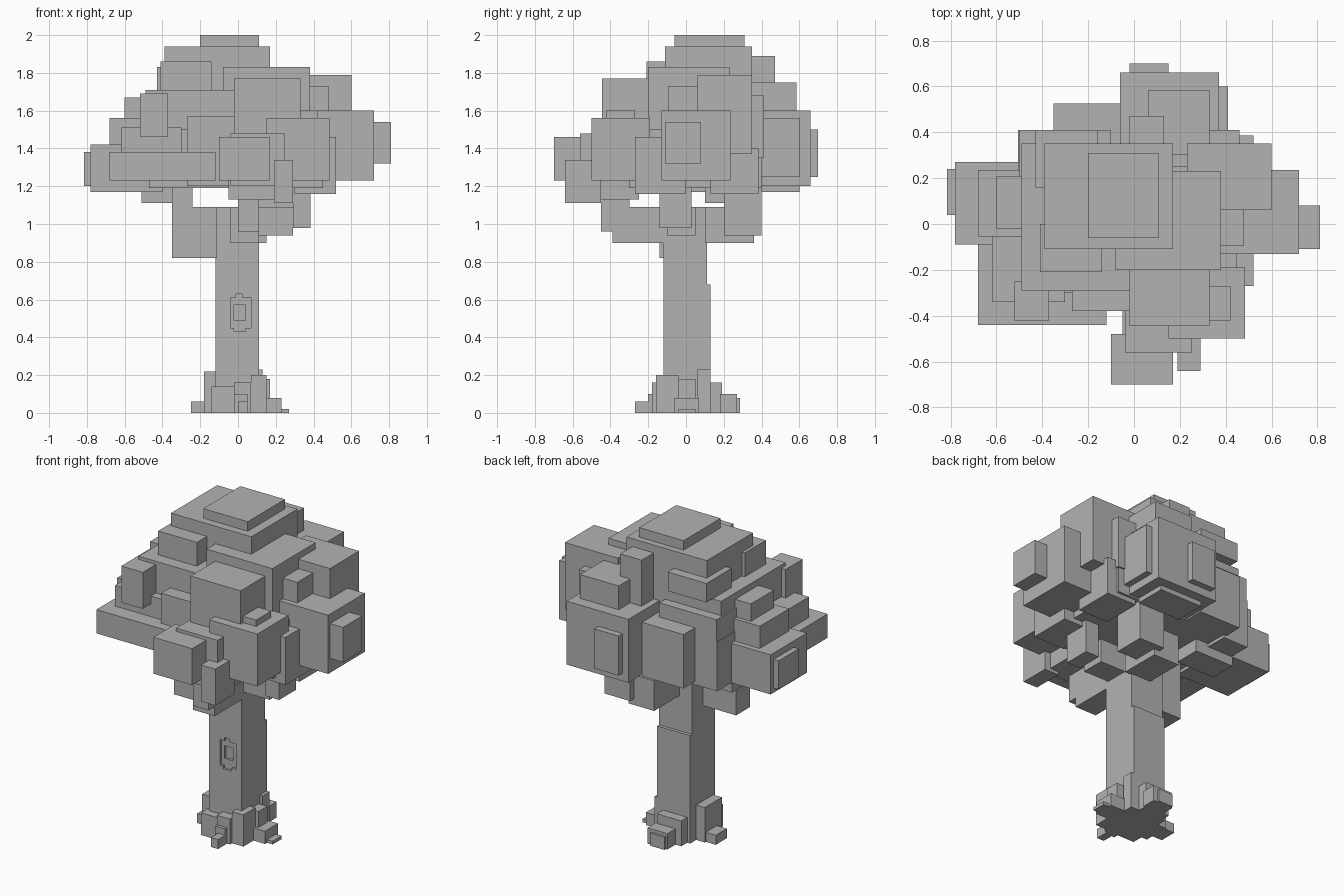
import bpy
import bmesh

if "Cube" in bpy.data.objects:
    bpy.data.objects.remove(bpy.data.objects["Cube"], do_unlink=True)

GREY = (.45, .45, .45, 1)
grey = bpy.data.materials.new("plain_grey")
grey.use_nodes = True
grey.diffuse_color = GREY
grey.node_tree.nodes["Principled BSDF"].inputs["Base Color"].default_value = GREY


def block(name, x, y, z):
    """Axis-aligned box given by its three ranges."""
    bm = bmesh.new()
    bmesh.ops.create_cube(bm, size=1)
    for v in bm.verts:
        v.co = [r[0] if c < 0 else r[1] for c, r in zip(v.co, (x, y, z))]
    mesh = bpy.data.meshes.new(name)
    bm.to_mesh(mesh)
    bm.free()
    mesh.materials.append(grey)
    obj = bpy.data.objects.new(name, mesh)
    bpy.context.collection.objects.link(obj)
    return obj


def carve(target, cutter):
    """Subtract a hidden helper block from a part."""
    mod = target.modifiers.new("carve", "BOOLEAN")
    mod.operation = "DIFFERENCE"
    mod.solver = "EXACT"
    mod.object = cutter
    cutter.hide_render = True
    cutter.hide_set(True)
    cutter.display_type = "WIRE"


# Trunk with a recessed knot hole
trunk = block("trunk", x=(-.12, .11), y=(-.12, .11), z=(0, 1.09))
block("trunk_back_bark", x=(-.12, .11), y=(.1, .13), z=(0, .68))
carve(trunk, block("knot_cutter", x=(-.04, .07), y=(-.2, -.105), z=(.45, .61)))
carve(trunk, block("knot_top_cutter", x=(-.01, .02), y=(-.2, -.105), z=(.6, .63)))
carve(trunk, block("knot_bottom_cutter", x=(-.02, .04), y=(-.2, -.105), z=(.43, .46)))
carve(trunk, block("knot_core_cutter", x=(-.02, .04), y=(-.2, -.09), z=(.49, .57)))

# Roots
block("root_front", x=(-.02, .05), y=(-.2, -.1), z=(0, .1))
block("root_front_tip", x=(0, .05), y=(-.27, -.19), z=(0, .06))
block("root_front_right", x=(-.14, -.02), y=(-.17, -.05), z=(0, .14))
block("root_front_middle", x=(-.02, .07), y=(-.18, -.1), z=(0, .16))
block("root_front_left", x=(.07, .15), y=(-.16, -.04), z=(0, .2))
block("root_left", x=(.1, .17), y=(-.04, .05), z=(0, .18))
block("root_left_low", x=(.1, .23), y=(-.06, .07), z=(0, .08))
block("root_left_tip", x=(.2, .27), y=(-.04, .05), z=(0, .02))
block("root_right", x=(-.18, -.1), y=(-.1, .07), z=(0, .22))
block("root_right_tip", x=(-.25, -.17), y=(-.05, .06), z=(0, .06))
block("root_back_left", x=(.03, .13), y=(.06, .13), z=(0, .23))
block("root_back", x=(-.1, .07), y=(.1, .19), z=(0, .16))
block("root_back_low", x=(-.06, .08), y=(.18, .27), z=(0, .1))
block("root_back_tip", x=(-.05, .05), y=(.2, .285), z=(0, .08))

# Branches
block("branch_right", x=(-.35, -.11), y=(-.14, 0), z=(.82, 1.09))
block("branch_right_rise", x=(-.35, -.24), y=(-.14, 0), z=(.82, 1.2))
block("branch_left", x=(.1, .29), y=(-.1, .05), z=(.94, 1.09))
block("branch_left_rise", x=(.29, .385), y=(-.14, .03), z=(.98, 1.2))
block("branch_front", x=(-.04, .11), y=(-.39, -.11), z=(.9, 1.09))
block("branch_front_rise", x=(0, .11), y=(-.45, -.3), z=(.96, 1.2))
block("branch_back", x=(-.03, .15), y=(.1, .36), z=(.9, 1.09))
block("branch_back_rise", x=(.11, .29), y=(.2, .4), z=(.94, 1.22))

# Canopy core and underside
block("leaf_core", x=(-.47, .45), y=(-.3, .4), z=(1.19, 1.5))
block("leaf_core_upper", x=(-.49, .1), y=(-.29, .35), z=(1.3, 1.71))
block("leaf_under_right", x=(-.51, -.24), y=(.1, .27), z=(1.11, 1.25))
block("leaf_under_front", x=(-.05, .25), y=(-.5, -.25), z=(1.13, 1.3))
block("leaf_under_back", x=(0, .3), y=(.4, .6), z=(1.17, 1.22))

# Canopy top
block("leaf_crown_cap", x=(-.2, .11), y=(-.06, .31), z=(1.9, 2))
block("leaf_crown", x=(-.39, .17), y=(-.11, .35), z=(1.6, 1.94))
block("leaf_shoulder_left", x=(-.08, .38), y=(-.2, .23), z=(1.4, 1.83))
block("leaf_shoulder_right", x=(-.41, -.14), y=(-.21, 0), z=(1.65, 1.86))
block("leaf_shoulder_back", x=(-.43, -.16), y=(.16, .41), z=(1.71, 1.83))
block("leaf_crown_back", x=(-.02, .13), y=(.3, .47), z=(1.45, 1.89))

# Canopy front
block("leaf_front_top", x=(-.02, .33), y=(-.445, -.15), z=(1.4, 1.77))
block("leaf_front_middle", x=(-.04, .25), y=(-.56, -.25), z=(1.2, 1.48))
block("leaf_front_tip", x=(-.1, .17), y=(-.7, -.48), z=(1.23, 1.46))
block("leaf_front_drop", x=(.19, .29), y=(-.64, -.45), z=(1.11, 1.34))
block("leaf_front_left", x=(.15, .485), y=(-.5, -.19), z=(1.23, 1.56))
block("leaf_front_left_cap", x=(.3, .42), y=(-.42, -.27), z=(1.5, 1.6))
block("leaf_front_right", x=(-.27, .05), y=(-.38, -.2), z=(1.2, 1.57))
block("leaf_front_right_slab", x=(-.68, -.12), y=(-.44, -.05), z=(1.23, 1.38))
block("leaf_front_right_step", x=(-.62, -.3), y=(-.34, 0), z=(1.3, 1.51))
block("leaf_front_right_knob", x=(-.52, -.37), y=(-.42, -.25), z=(1.46, 1.69))

# Canopy right side
block("leaf_right", x=(-.78, -.4), y=(-.09, .27), z=(1.17, 1.42))
block("leaf_right_tip", x=(-.815, -.7), y=(.04, .24), z=(1.2, 1.38))
block("leaf_right_step", x=(-.68, -.4), y=(-.055, .235), z=(1.35, 1.56))
block("leaf_right_knob", x=(-.6, -.4), y=(-.02, .21), z=(1.5, 1.67))

# Canopy left side
block("leaf_left", x=(.35, .72), y=(-.13, .235), z=(1.23, 1.6))
block("leaf_left_tip", x=(.65, .81), y=(-.11, .08), z=(1.32, 1.54))
block("leaf_left_knob", x=(.3, .48), y=(-.095, .06), z=(1.55, 1.73))
block("leaf_left_top", x=(.23, .6), y=(.06, .35), z=(1.37, 1.79))
block("leaf_left_front_drop", x=(.3, .52), y=(-.27, 0), z=(1.16, 1.46))
block("leaf_left_back_drop", x=(.31, .52), y=(.13, .385), z=(1.16, 1.4))
block("leaf_left_back_knob", x=(.3, .46), y=(.25, .41), z=(1.35, 1.68))

# Canopy back
block("leaf_back", x=(-.06, .37), y=(.25, .66), z=(1.2, 1.6))
block("leaf_back_plate", x=(-.02, .15), y=(.6, .7), z=(1.25, 1.5))
block("leaf_back_side_plate", x=(.3, .41), y=(.4, .6), z=(1.25, 1.56))
block("leaf_back_top", x=(.06, .33), y=(.3, .585), z=(1.5, 1.75))
block("leaf_back_middle", x=(-.35, -.06), y=(.2, .525), z=(1.19, 1.53))
block("leaf_back_right", x=(-.505, -.33), y=(.2, .41), z=(1.17, 1.48))
block("leaf_back_step", x=(-.5, -.1), y=(.2, .41), z=(1.4, 1.62))
